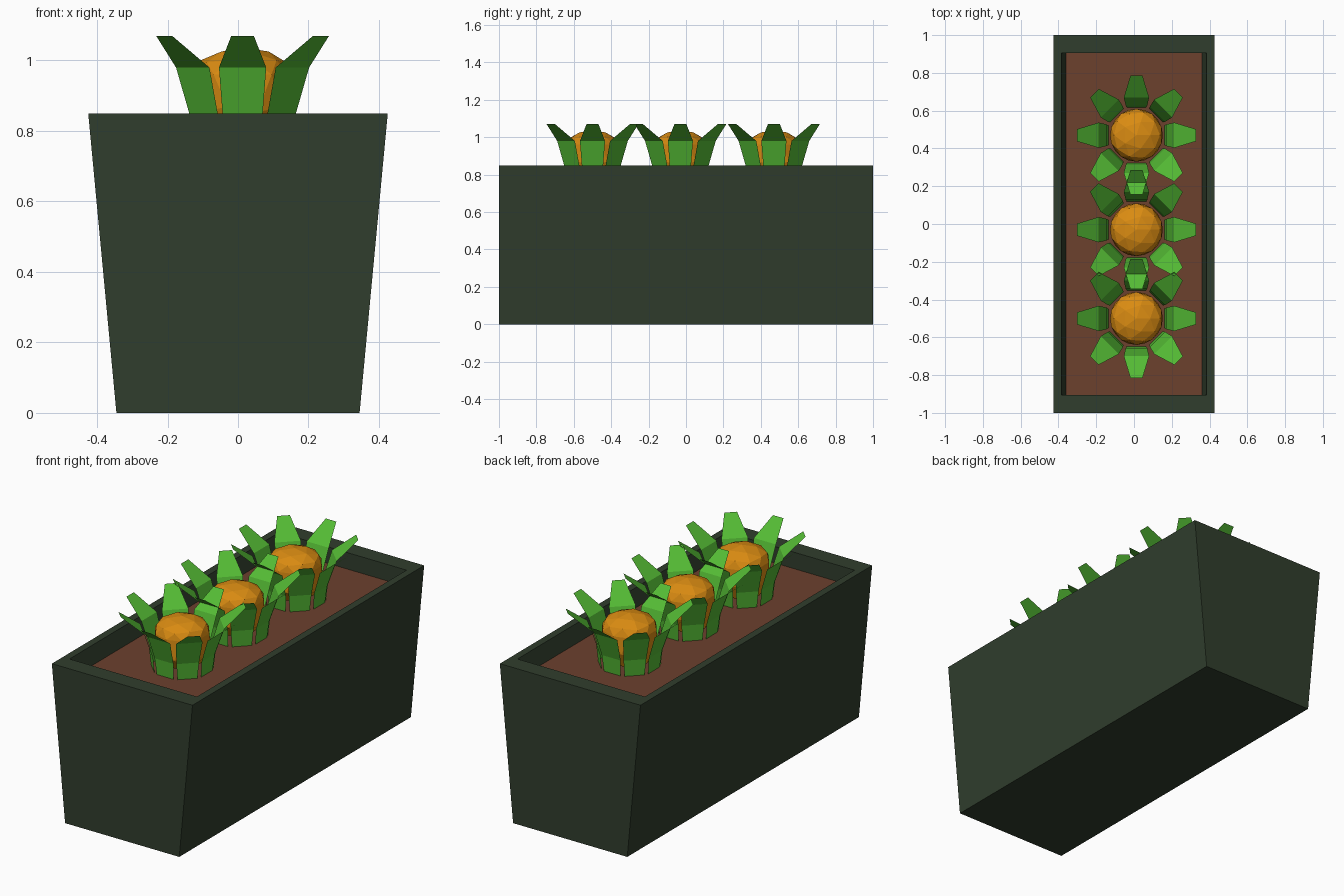
import bpy, bmesh
from math import sin, cos, pi

if "Cube" in bpy.data.objects:
    bpy.data.objects.remove(bpy.data.objects["Cube"])


def material(name, rgb):
    m = bpy.data.materials.new(name)
    m.diffuse_color = (*rgb, 1)
    m.use_nodes = True
    m.node_tree.nodes["Principled BSDF"].inputs["Base Color"].default_value = m.diffuse_color
    return m


def add_object(name, bm, mat, fix_normals=True):
    if fix_normals:
        bmesh.ops.recalc_face_normals(bm, faces=bm.faces)
    me = bpy.data.meshes.new(name)
    bm.to_mesh(me)
    bm.free()
    me.materials.append(mat)
    ob = bpy.data.objects.new(name, me)
    bpy.context.collection.objects.link(ob)
    return ob


def rect_ring(bm, x, y, z):
    return [bm.verts.new((sx * x, sy * y, z))
            for sx, sy in ((-1, -1), (1, -1), (1, 1), (-1, 1))]


GREEN_BOX = material("planter_green", (0.03, 0.048, 0.026))
SOIL = material("soil_brown", (0.15, 0.052, 0.027))
LEAF = material("leaf_green", (0.09, 0.5, 0.035))
ORANGE = material("bloom_orange", (0.7, 0.26, 0.006))
SOIL_Z = 0.76

# Planter box: tapered outside, flat rim, sloped inner walls
bm = bmesh.new()
rings = [rect_ring(bm, *p) for p in ((0.345, 1, 0), (0.425, 1, 0.85),
                                     (0.385, 0.905, 0.85), (0.36, 0.905, SOIL_Z))]
bm.faces.new(rings[0][::-1])
for a, b in zip(rings, rings[1:]):
    for i in range(4):
        j = (i + 1) % 4
        bm.faces.new((a[i], a[j], b[j], b[i]))
add_object("planter_box", bm, GREEN_BOX, False)

# Soil surface
bm = bmesh.new()
bm.faces.new(rect_ring(bm, 0.36, 0.905, SOIL_Z))
add_object("soil", bm, SOIL, False)


def bloom(name, cx, cy):
    # Low-poly ball: shallow dome on top, deep blunt underside
    bm = bmesh.new()
    bmesh.ops.create_icosphere(bm, subdivisions=2, radius=0.14)
    for v in bm.verts:
        v.co.z *= 0.55 if v.co.z > 0 else 1.45
        if v.co.z < 0:
            k = 1 + 0.6 * (v.co.z / 0.2) ** 2
            v.co.x *= k
            v.co.y *= k
            r = v.co.xy.length
            if r > 0.14:
                v.co.x *= 0.14 / r
                v.co.y *= 0.14 / r
    bmesh.ops.translate(bm, verts=bm.verts, vec=(cx, cy, 0.96))
    add_object(name, bm, ORANGE)


# Leaf profile: radius, height, half width
PROFILE = ((0.148, SOIL_Z, 0.05), (0.157, 0.85, 0.057),
           (0.2, 0.98, 0.067), (0.315, 1.07, 0.032))


def leaves(name, cx, cy):
    # Eight thin folded leaves around the bloom
    bm = bmesh.new()
    for k in range(8):
        a = k * pi / 4
        c, s = cos(a), sin(a)
        rows = [[bm.verts.new((cx + r * c - w * e * s, cy + r * s + w * e * c, z))
                 for e in (-1, 1)] for r, z, w in PROFILE]
        for p, q in zip(rows, rows[1:]):
            bm.faces.new((p[0], p[1], q[1], q[0]))
    add_object(name, bm, LEAF, False)


# Row of three plants
for n, y in enumerate((-0.5, -0.03, 0.47), 1):
    bloom(f"bloom_{n}", 0.013, y)
    leaves(f"leaves_{n}", 0.013, y)
